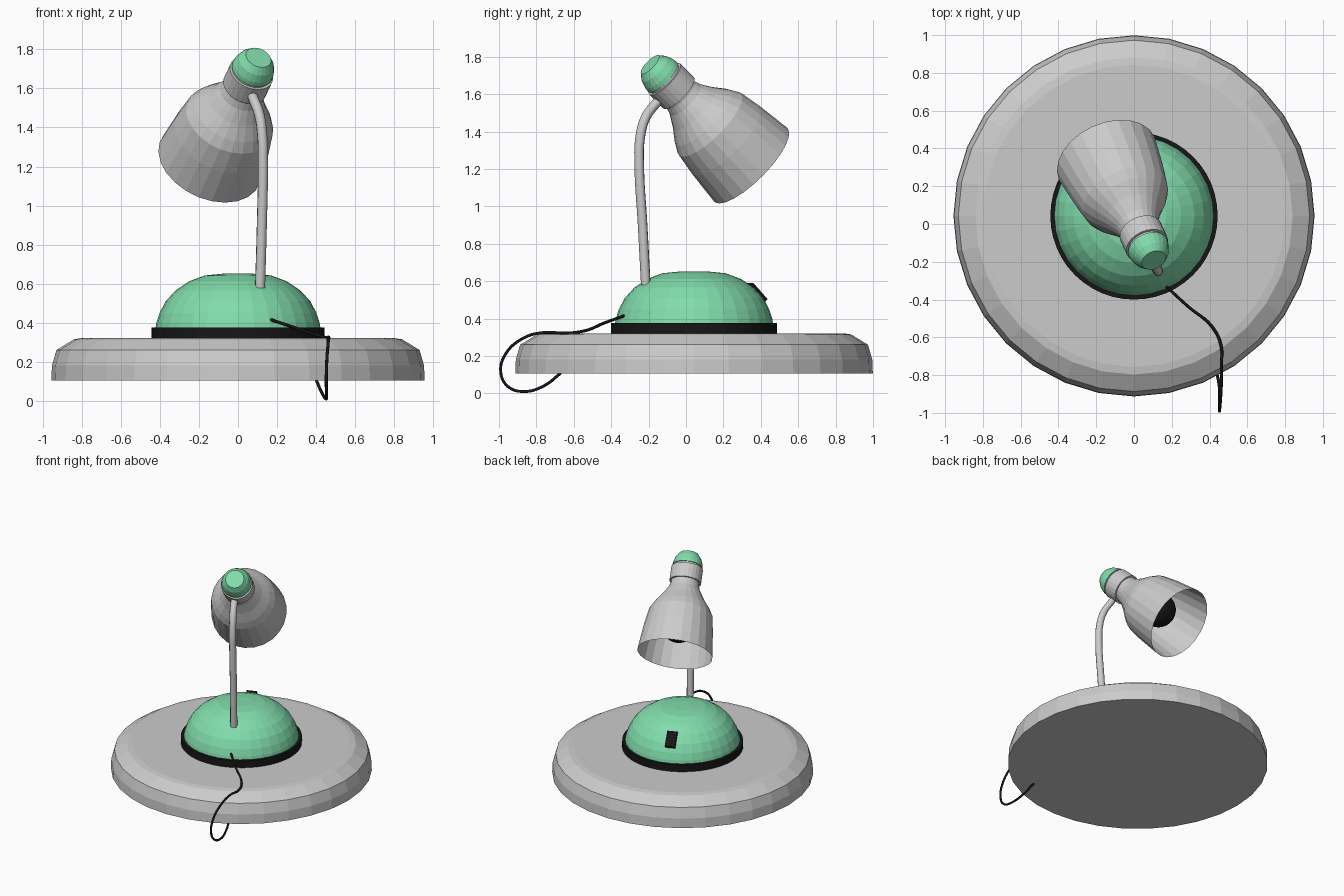
import bpy, bmesh, math
from mathutils import Vector, Matrix

if "Cube" in bpy.data.objects:
    bpy.data.objects.remove(bpy.data.objects["Cube"])


def material(name, rgb):
    m = bpy.data.materials.new(name)
    m.diffuse_color = (*rgb, 1)
    m.use_nodes = True
    m.node_tree.nodes["Principled BSDF"].inputs["Base Color"].default_value = m.diffuse_color
    return m


GREEN = material("green", (0.22, 0.72, 0.41))
BLACK = material("black", (0.008, 0.008, 0.008))


def finish(name, bm, matrix, mat):
    bmesh.ops.recalc_face_normals(bm, faces=bm.faces)
    me = bpy.data.meshes.new(name)
    bm.to_mesh(me)
    bm.free()
    ob = bpy.data.objects.new(name, me)
    bpy.context.collection.objects.link(ob)
    ob.matrix_world = matrix
    if mat:
        me.materials.append(mat)
    return ob


def lathe(name, profile, matrix, sides=32, mat=None, cap_start=True, cap_end=True):
    """Revolve (radius, height) points about local z."""
    bm = bmesh.new()
    rings = []
    for r, z in profile:
        rings.append([bm.verts.new((r * math.cos(a), r * math.sin(a), z))
                      for a in (2 * math.pi * i / sides for i in range(sides))])
    for lo, hi in zip(rings, rings[1:]):
        for i in range(sides):
            j = (i + 1) % sides
            bm.faces.new((lo[i], lo[j], hi[j], hi[i]))
    if cap_start:
        bm.faces.new(rings[0])
    if cap_end:
        bm.faces.new(rings[-1])
    return finish(name, bm, matrix, mat)


def tube(name, points, radius, mat=None):
    """Round tube along a smooth path."""
    cu = bpy.data.curves.new(name, 'CURVE')
    cu.dimensions = '3D'
    cu.bevel_depth = radius
    cu.bevel_resolution = 3
    cu.resolution_u = 6
    cu.use_fill_caps = True
    sp = cu.splines.new('BEZIER')
    sp.bezier_points.add(len(points) - 1)
    for bp, co in zip(sp.bezier_points, points):
        bp.co = co
        bp.handle_left_type = bp.handle_right_type = 'AUTO'
    if mat:
        cu.materials.append(mat)
    ob = bpy.data.objects.new(name, cu)
    bpy.context.collection.objects.link(ob)
    return ob


# Base, trim ring and dome share one vertical axis
foot = Matrix.Translation((0, 0.043, 0))
lathe("base_disc", [(0.956, 0.105), (0.953, 0.18), (0.93, 0.26), (0.84, 0.315),
                    (0.80, 0.321)], foot)
lathe("trim_ring", [(0.443, 0.315), (0.443, 0.376)], foot, 48, BLACK)
lathe("dome", [(0.423, 0.37), (0.418, 0.40), (0.402, 0.45), (0.37, 0.51), (0.32, 0.565),
               (0.25, 0.612), (0.17, 0.642), (0.08, 0.651)], foot, 32, GREEN)

# Switch lying on the back slope of the dome
out = Vector((-0.13, 0.33, 0)).normalized()
normal = (out + Vector((0, 0, 0.95))).normalized()
side = Vector((0, 0, 1)).cross(out)
up = normal.cross(side)
rot = Matrix((side, up, normal)).transposed().to_4x4()
bm = bmesh.new()
bmesh.ops.create_cube(bm, size=1, matrix=Matrix.Diagonal((0.075, 0.12, 0.04, 1)))
finish("switch", bm,
       Matrix.Translation(Vector((0, 0.043, 0.534)) + out * 0.352) @ rot, BLACK)

# Bent stand
tube("stand", [(0.113, -0.215, 0.58), (0.122, -0.232, 0.90), (0.128, -0.25, 1.22),
               (0.124, -0.246, 1.36), (0.108, -0.218, 1.47), (0.08, -0.165, 1.545),
               (0.06, -0.11, 1.60)], 0.026)

# Head: every part is turned about the axis from cap end to shade mouth
top = Vector((0.105, -0.192, 1.758))
mouth = Vector((-0.143, 0.345, 1.223))
head = Matrix.Translation(top) @ (mouth - top).to_track_quat('Z', 'Y').to_matrix().to_4x4()
lathe("head_cap", [(0.068, 0), (0.094, 0.035), (0.108, 0.075), (0.111, 0.10)],
      head, 24, GREEN)
lathe("collar_neck", [(0.104, 0.09), (0.104, 0.26)], head, 24)
lathe("collar", [(0.117, 0.115), (0.117, 0.225)], head, 24)
lathe("shade", [(0.102, 0.235), (0.115, 0.28), (0.155, 0.35), (0.205, 0.42),
                (0.235, 0.475), (0.256, 0.60), (0.278, 0.80)],
      head, 24, None, False, False)

# Bulb with a tapered neck
R, C = 0.13, 0.57
ball = [(R * math.sin(a), C - R * math.cos(a))
        for a in (math.radians(d) for d in range(40, 176, 15))]
lathe("bulb", [(0.05, 0.26), (0.055, 0.40)] + ball, head, 24, BLACK)

# Cable running over the base edge and back underneath
tube("cable", [(0.17, -0.33, 0.415), (0.29, -0.44, 0.375), (0.41, -0.54, 0.335),
               (0.46, -0.64, 0.322), (0.462, -0.76, 0.325), (0.462, -0.86, 0.30),
               (0.455, -0.965, 0.21), (0.452, -0.99, 0.11), (0.453, -0.95, 0.035),
               (0.452, -0.865, 0.01), (0.43, -0.76, 0.04), (0.40, -0.67, 0.108)],
     0.008, BLACK)
